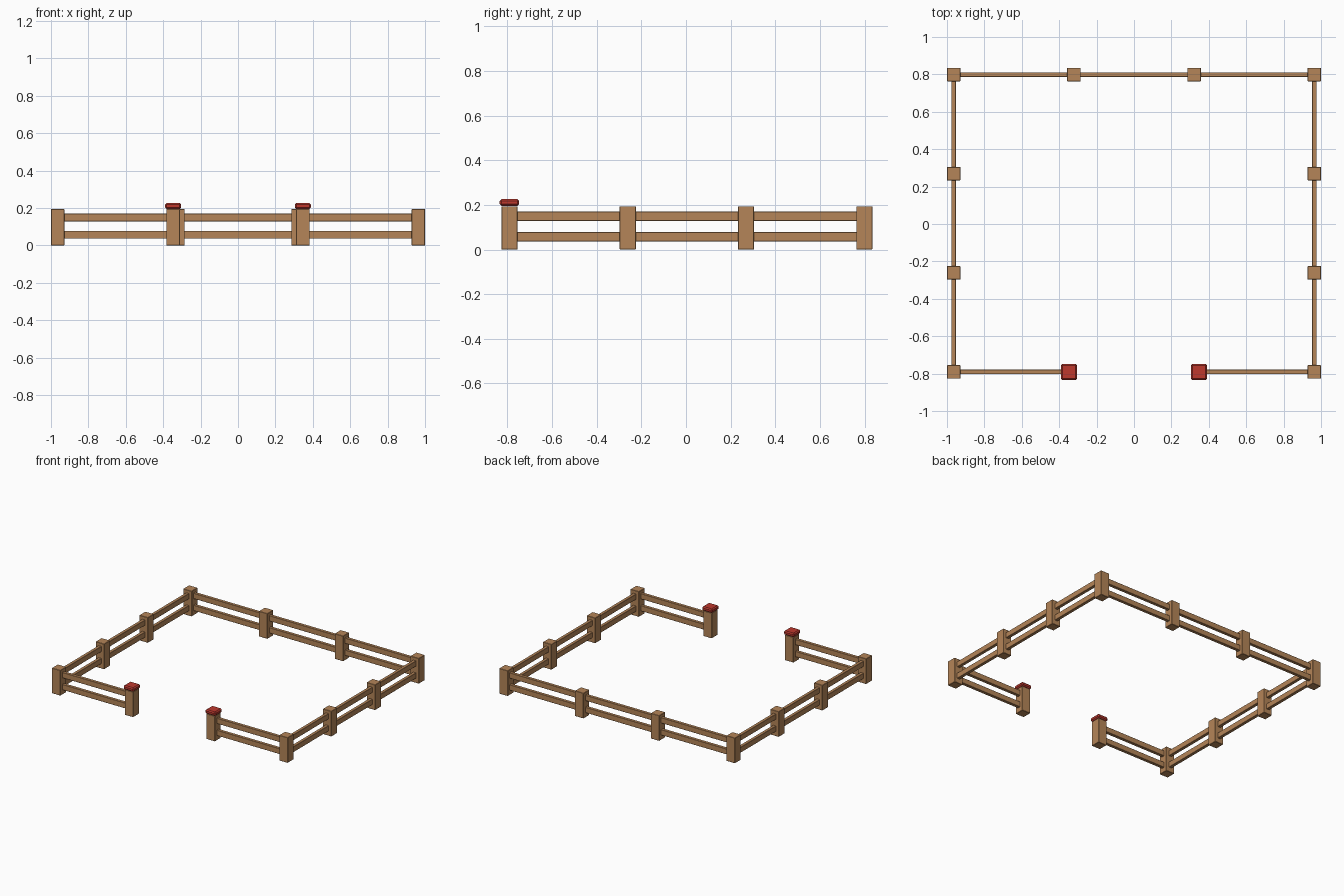
import bpy
from mathutils import Vector

default = bpy.data.objects.get("Cube")
if default:
    bpy.data.objects.remove(default, do_unlink=True)


def material(name, color):
    mat = bpy.data.materials.new(name)
    mat.use_nodes = True
    mat.diffuse_color = color
    mat.node_tree.nodes["Principled BSDF"].inputs["Base Color"].default_value = color
    return mat


WOOD = material("warm_wood", (0.46, 0.235, 0.098, 1))
RED = material("red_paint", (0.51, 0.04, 0.027, 1))


def box(name, center, size, mat, bevel):
    bpy.ops.mesh.primitive_cube_add(size=1, location=center)
    obj = bpy.context.object
    obj.name = name
    obj.scale = size
    bpy.ops.object.transform_apply(location=False, rotation=False, scale=True)
    obj.data.materials.append(mat)
    mod = obj.modifiers.new("Chamfer", 'BEVEL')
    mod.width = bevel
    mod.segments = 1
    return obj


# Fence layout
X, FRONT, BACK, GATE = 0.964, -0.791, 0.799, 0.347
POST_W, POST_H = 0.072, 0.194
RAIL_T, RAIL_H = 0.024, 0.042
RAIL_LEVELS = {"lower": 0.057, "upper": 0.149}


def post(name, p):
    box(name, (p.x, p.y, POST_H / 2), (POST_W, POST_W, POST_H), WOOD, 0.002)


def rails(name, a, b):
    mid, span = (a + b) / 2, b - a
    size = (abs(span.x) or RAIL_T, abs(span.y) or RAIL_T, RAIL_H)
    for level, z in RAIL_LEVELS.items():
        box(f"{name}_{level}_rail", (mid.x, mid.y, z), size, WOOD, 0.0015)


# Path of posts from one gate post round the back to the other
corners = [Vector(c) for c in ((X, FRONT), (X, BACK), (-X, BACK), (-X, FRONT))]
path = [Vector((GATE, FRONT)), corners[0]]
for a, b in zip(corners, corners[1:]):
    path += [a.lerp(b, i / 3) for i in (1, 2, 3)]
path.append(Vector((-GATE, FRONT)))

# Posts and the rails between them
for i, p in enumerate(path):
    is_gate = i in (0, len(path) - 1)
    post("gate_post" if is_gate else "fence_post", p)
    if is_gate:
        # Red cap on each gate post
        box("gate_post_cap", (p.x, p.y, 0.211), (0.087, 0.087, 0.031), RED, 0.008)
for a, b in zip(path, path[1:]):
    rails("fence", a, b)
